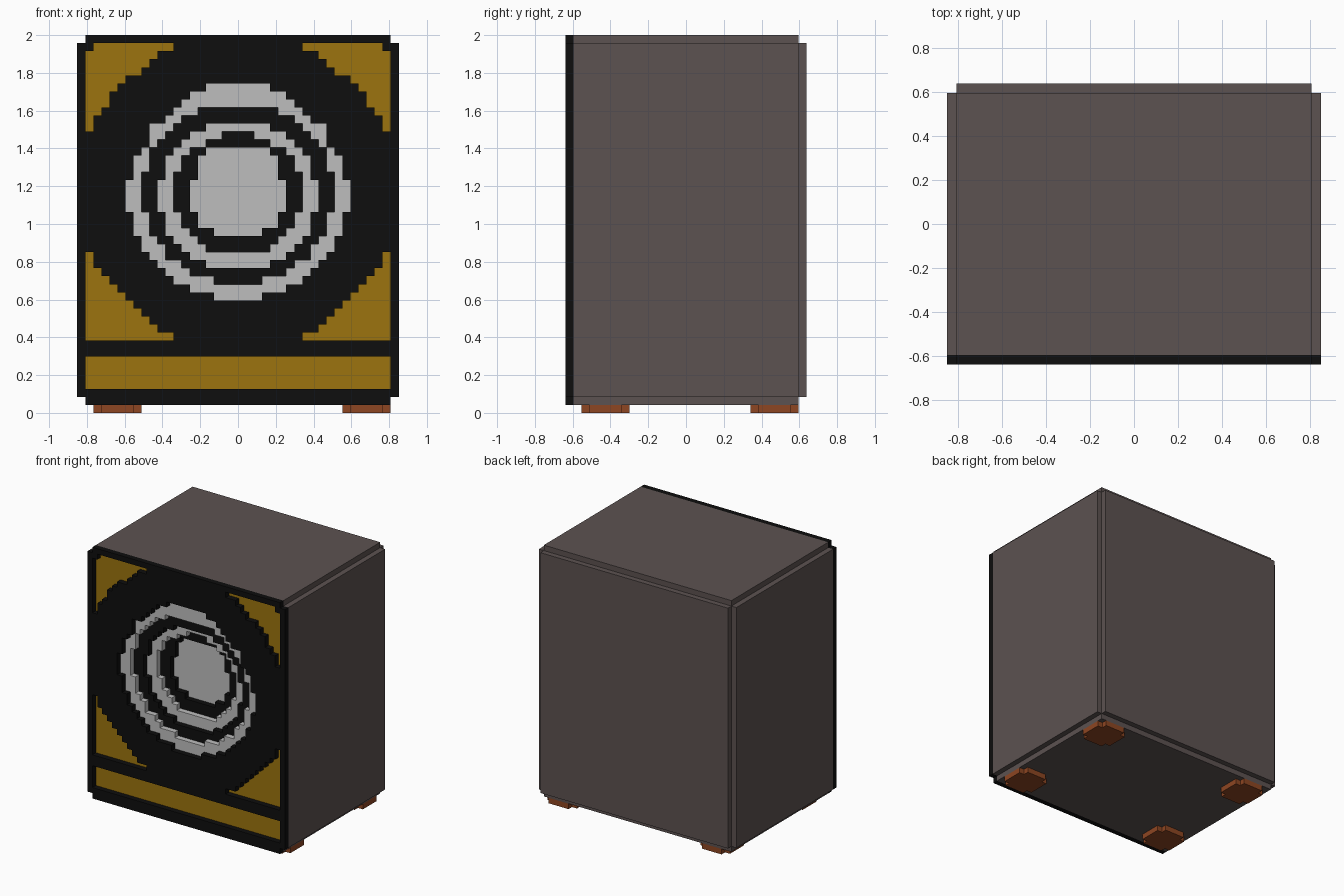
import bpy, bmesh
from mathutils import Matrix

cube = bpy.data.objects.get("Cube")
if cube:
    bpy.data.objects.remove(cube, do_unlink=True)

V = 2 / 47  # size of one block


def material(name, rgb):
    m = bpy.data.materials.new(name)
    m.use_nodes = True
    m.diffuse_color = (*rgb, 1)
    bsdf = m.node_tree.nodes["Principled BSDF"]
    bsdf.inputs["Base Color"].default_value = (*rgb, 1)
    bsdf.inputs["Roughness"].default_value = 0.8
    return m


BLACK = material("black", (0.0044, 0.0044, 0.0044))
GOLD = material("gold", (0.333, 0.174, 0.0044))
GREY = material("light grey", (0.515, 0.515, 0.515))
BROWN = material("grey brown", (0.107, 0.084, 0.082))
RUST = material("rust brown", (0.270, 0.061, 0.016))


def finish(bm, name, mats):
    """Scale from blocks to units and add the object to the scene."""
    bmesh.ops.scale(bm, vec=(V, V, V), verts=bm.verts)
    me = bpy.data.meshes.new(name)
    bm.to_mesh(me)
    bm.free()
    for m in mats:
        me.materials.append(m)
    ob = bpy.data.objects.new(name, me)
    bpy.context.collection.objects.link(ob)
    return ob


def rows(start, widths):
    """Half width of a shape for each row of blocks, from row start upwards."""
    return {start + i: w for i, w in enumerate(widths)}


# Speaker cone: each disc lies one block deeper than the one around it
DISCS = [
    rows(14, [3, 6, 8, 9, 10, 11, 12, 12, 13, 13, 13, 14, 14, 14, 14,
              13, 13, 13, 12, 11, 11, 11, 9, 8, 7, 6, 4]),
    rows(16, [3, 6, 7, 9, 9, 10, 11, 11, 11, 12, 12, 12, 12, 12,
              11, 11, 11, 10, 9, 8, 7, 5]),
    rows(18, [4, 6, 7, 8, 9, 9, 9, 10, 10, 10, 10, 9, 9, 9, 8, 7, 6, 4]),
    rows(20, [4, 5, 6, 7, 7, 8, 8, 8, 8, 8, 7, 7, 6, 4, 2]),
    rows(22, [3, 5, 5, 6, 6, 6, 6, 5, 5, 5, 4]),
]
# Inner edge of the gold corner panels, row by row
CORNERS = {**rows(9, [8, 10, 11, 12, 13, 14, 15, 16, 17, 18, 18]),
           **rows(35, [18, 18, 17, 16, 16, 15, 14, 12, 11, 10, 8])}


def cell(x, z):
    """Depth and material index of one front block; None outside the front."""
    ax = abs(x + 0.5)
    if not 1 <= z < 47 or ax > 20 or (ax > 19 and z in (1, 46)):
        return None
    depth = sum(ax < d.get(z, 0) for d in DISCS)
    if depth:
        return depth, 2 if depth % 2 else 0
    strip = 3 <= z < 7 and ax < 19
    corner = CORNERS.get(z, 99) < ax < (18 if z == 45 else 19)
    return (1, 1) if strip or corner else (0, 0)


# Front panel: stepped relief, with walls coloured by the shallower block
bm = bmesh.new()


def quad(points, mat):
    bm.faces.new([bm.verts.new(p) for p in points]).material_index = mat


for x in range(-20, 20):
    for z in range(1, 47):
        here = cell(x, z)
        if here is None:
            continue
        d, mat = here
        y = d - 15
        quad([(x, y, z), (x + 1, y, z), (x + 1, y, z + 1), (x, y, z + 1)], mat)
        # edges run counter-clockwise as seen from the front
        for dx, dz, a, b in ((0, -1, (x, z), (x + 1, z)),
                             (1, 0, (x + 1, z), (x + 1, z + 1)),
                             (0, 1, (x + 1, z + 1), (x, z + 1)),
                             (-1, 0, (x, z + 1), (x, z))):
            other = cell(x + dx, z + dz)
            deep = 1 if other is None else other[0]
            for k in range(d, deep):
                y0, y1 = k - 15, k - 14
                quad([(a[0], y0, a[1]), (a[0], y1, a[1]),
                      (b[0], y1, b[1]), (b[0], y0, b[1])], mat)
bmesh.ops.remove_doubles(bm, verts=bm.verts, dist=0.001)
bmesh.ops.dissolve_limit(bm, angle_limit=0.01, verts=bm.verts, edges=bm.edges,
                         delimit={'MATERIAL'})
finish(bm, "front_panel", [BLACK, GOLD, GREY])

# Cabinet: three open-fronted boxes that leave notched edges
bm = bmesh.new()
for hw, z0, z1, y1 in ((20, 2, 46, 14), (19, 1, 47, 14), (19, 2, 46, 15)):
    size = (2 * hw, y1 + 14, z1 - z0)
    centre = (0, (y1 - 14) / 2, (z0 + z1) / 2)
    made = bmesh.ops.create_cube(
        bm, size=1, matrix=Matrix.Translation(centre) @ Matrix.Diagonal((*size, 1)))
    front = {f for v in made["verts"] for f in v.link_faces if f.normal.y < -0.5
             or all(abs(w.co.y + 14) < 0.01 for w in f.verts)}
    bmesh.ops.delete(bm, geom=list(front), context='FACES_ONLY')
finish(bm, "cabinet", [BROWN])

# Feet: squares with notched corners
FOOT = [(-2, -3), (2, -3), (2, -2), (3, -2), (3, 2), (2, 2),
        (2, 3), (-2, 3), (-2, 2), (-3, 2), (-3, -2), (-2, -2)]
for side, cx in (("right", -15), ("left", 16)):
    for end, cy in (("front", -10), ("back", 11)):
        bm = bmesh.new()
        base = bm.faces.new([bm.verts.new((cx + px, cy + py, 0)) for px, py in FOOT])
        top = bmesh.ops.extrude_face_region(bm, geom=[base], use_keep_orig=True)
        bmesh.ops.translate(bm, vec=(0, 0, 1), verts=[
            g for g in top["geom"] if isinstance(g, bmesh.types.BMVert)])
        bmesh.ops.recalc_face_normals(bm, faces=bm.faces)
        finish(bm, f"{end}_{side}_foot", [RUST])
